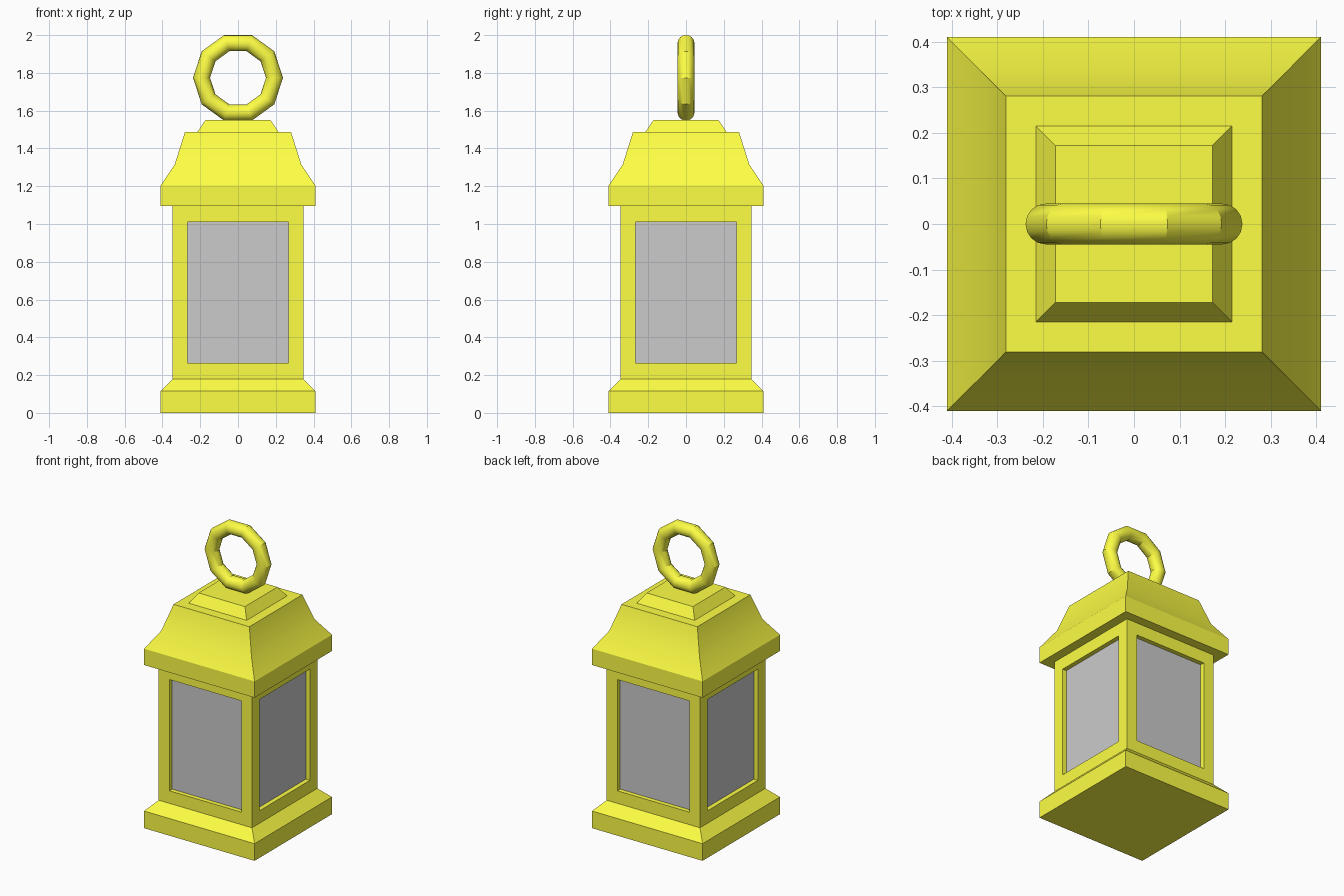
import bpy, bmesh, math
from mathutils import Matrix

if "Cube" in bpy.data.objects:
    bpy.data.objects.remove(bpy.data.objects["Cube"])

yellow = bpy.data.materials.new("yellow_metal")
yellow.diffuse_color = (1.0, 1.0, 0.06, 1)
yellow.use_nodes = True
yellow.node_tree.nodes["Principled BSDF"].inputs["Base Color"].default_value = yellow.diffuse_color


def square(bm, half, z):
    return [bm.verts.new((sx * half, sy * half, z))
            for sx, sy in ((-1, -1), (1, -1), (1, 1), (-1, 1))]


def finish(bm, name, mat=None):
    me = bpy.data.meshes.new(name)
    bm.to_mesh(me)
    bm.free()
    ob = bpy.data.objects.new(name, me)
    bpy.context.collection.objects.link(ob)
    if mat:
        me.materials.append(mat)
    bpy.ops.object.select_all(action='DESELECT')
    ob.select_set(True)
    bpy.context.view_layer.objects.active = ob
    bpy.ops.object.shade_smooth_by_angle(angle=math.radians(30))
    return ob


def square_loft(name, profile, cap_bottom=False, cap_top=False):
    """Stack square rings given as (half width, z)."""
    bm = bmesh.new()
    rings = [square(bm, h, z) for h, z in profile]
    for a, b in zip(rings, rings[1:]):
        for i in range(4):
            j = (i + 1) % 4
            bm.faces.new((a[i], a[j], b[j], b[i]))
    if cap_bottom:
        bm.faces.new(rings[0][::-1])
    if cap_top:
        bm.faces.new(rings[-1])
    return finish(bm, name, yellow)


BODY, Z0, Z1 = 0.346, 0.18, 1.094      # body half width and height range
WIN, W0, W1 = 0.267, 0.264, 1.01       # window half width and height range
DEPTH = 0.03

# Stepped base, and roof with its raised cap
square_loft("base", [(0.41, 0), (0.41, 0.115), (BODY, Z0)], cap_bottom=True)
square_loft("roof", [(BODY, Z1), (0.41, Z1), (0.41, 1.203), (0.335, 1.315),
                     (0.281, 1.486), (0.215, 1.486), (0.172, 1.55)], cap_top=True)

# Four-sided window frame with recessed reveals, and the grey panes
frame, panes = bmesh.new(), bmesh.new()


def rect(bm, rot, half, y, z0, z1):
    return [bm.verts.new(rot @ p) for p in (
        Matrix.Translation((x, y, z)).translation
        for x, z in ((-half, z0), (half, z0), (half, z1), (-half, z1)))]


for k in range(4):
    rot = Matrix.Rotation(k * math.pi / 2, 3, 'Z')
    loops = [rect(frame, rot, BODY, -BODY, Z0, Z1),
             rect(frame, rot, WIN, -BODY, W0, W1),
             rect(frame, rot, WIN, -BODY + DEPTH, W0, W1)]
    for a, b in zip(loops, loops[1:]):
        for i in range(4):
            j = (i + 1) % 4
            frame.faces.new((a[i], a[j], b[j], b[i]))
    panes.faces.new(rect(panes, rot, WIN, -BODY + DEPTH, W0, W1))
bmesh.ops.remove_doubles(frame, verts=frame.verts, dist=1e-4)
finish(frame, "window_frame", yellow)
finish(panes, "window_panes")

# Ten-sided carrying ring
bpy.ops.mesh.primitive_torus_add(major_segments=10, minor_segments=16,
                                 major_radius=0.193, minor_radius=0.045,
                                 location=(0, 0, 1.774),
                                 rotation=(math.pi / 2, 0, 0))
ring = bpy.context.object
ring.name = "hanging_ring"
ring.data.materials.append(yellow)
bpy.ops.object.shade_smooth_by_angle(angle=math.radians(30))
